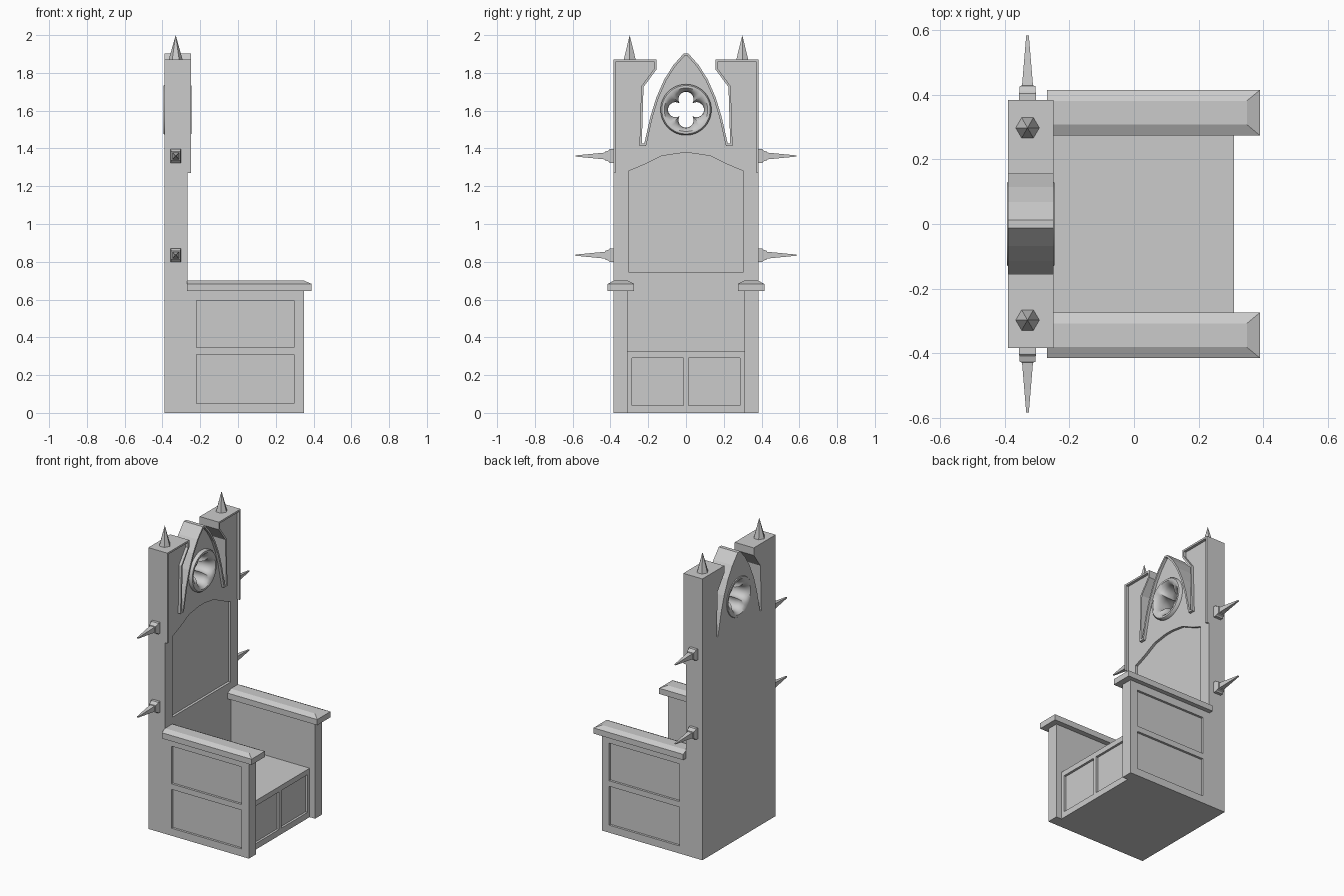
import bpy, bmesh, math
from mathutils import Vector

if "Cube" in bpy.data.objects:
    bpy.data.objects.remove(bpy.data.objects["Cube"])


def loft(name, rings, cyclic=False):
    """Skin a series of equal-length closed rings; cap the ends unless cyclic."""
    bm = bmesh.new()
    vs = [[bm.verts.new(p) for p in r] for r in rings]
    n = len(vs[0])
    pairs = list(zip(vs, vs[1:])) + ([(vs[-1], vs[0])] if cyclic else [])
    for a, b in pairs:
        for i in range(n):
            j = (i + 1) % n
            bm.faces.new((a[i], a[j], b[j], b[i]))
    if not cyclic:
        bm.faces.new(vs[0][::-1])
        bm.faces.new(vs[-1])
    bmesh.ops.recalc_face_normals(bm, faces=bm.faces)
    me = bpy.data.meshes.new(name)
    bm.to_mesh(me)
    bm.free()
    ob = bpy.data.objects.new(name, me)
    bpy.context.collection.objects.link(ob)
    return ob


def prism(name, profile, x0, x1):
    """Extrude a (y, z) profile along x."""
    return loft(name, [[(x, y, z) for y, z in profile] for x in (x0, x1)])


def box(name, x0, x1, y0, y1, z0, z1):
    return prism(name, [(y0, z0), (y1, z0), (y1, z1), (y0, z1)], x0, x1)


def cut(ob, cutters):
    bpy.context.view_layer.objects.active = ob
    for c in cutters:
        c.hide_render = True
        m = ob.modifiers.new("cut", 'BOOLEAN')
        m.operation, m.solver, m.object = 'DIFFERENCE', 'EXACT', c
        bpy.ops.object.modifier_apply(modifier=m.name)
        bpy.data.objects.remove(c)


def offset(path, d):
    """Mitred offset of an open path to its left side."""
    pts = [Vector(p) for p in path]
    nrm = []
    for a, b in zip(pts, pts[1:]):
        t = (b - a).normalized()
        nrm.append(Vector((-t.y, t.x)))
    out = []
    for i, p in enumerate(pts):
        a, b = nrm[max(i - 1, 0)], nrm[min(i, len(nrm) - 1)]
        out.append(tuple(p + (a + b) * d / (1 + a.dot(b))))
    return out


def mirrored(half):
    return half + [(-y, z) for y, z in reversed(half)]


# Back slab: two towers with a pointed arch between them
half = [(0.385, 1.27), (0.385, 1.87), (0.155, 1.87), (0.155, 1.82),
        (0.225, 1.725), (0.234, 1.425), (0.221, 1.425), (0.188, 1.57),
        (0.157, 1.67), (0.115, 1.765), (0.068, 1.84), (0.012, 1.903)]
crest = mirrored(half)
back = prism("backrest", [(-0.385, 0), (0.385, 0)] + crest, -0.39, -0.268)
panel = mirrored([(0.305, 0.745), (0.305, 1.28), (0.22, 1.315), (0.13, 1.36), (0.03, 1.375)])
rose_y, rose_z, N = 0.0, 1.605, 64
hole = [(0.12 * math.cos(2 * math.pi * i / 32), rose_z + 0.12 * math.sin(2 * math.pi * i / 32))
        for i in range(32)]
cut(back, [prism("panel_cutter", panel, -0.285, -0.2),
           prism("rosette_cutter", hole, -0.5, -0.1)])

# Raised rim following the crest outline
prism("crest_rim", crest + offset(crest, 0.012)[::-1], -0.275, -0.25)


# Rosette: round ring narrowing to a four-lobed opening
def lobes(a):
    phi = (a + math.pi / 4) % (math.pi / 2) - math.pi / 4
    d, r = 0.055, 0.04
    return d * math.cos(phi) + math.sqrt(r * r - (d * math.sin(phi)) ** 2)


def ring(x, mix, rad):
    pts = []
    for i in range(N):
        a = 2 * math.pi * i / N
        r = rad * (1 - mix) + lobes(a) * mix
        pts.append((x, r * math.cos(a), rose_z + r * math.sin(a)))
    return pts


rose = loft("rosette", [ring(*s) for s in (
    (-0.385, 0, 0.135), (-0.255, 0, 0.135), (-0.246, 0, 0.128), (-0.246, 0, 0.115),
    (-0.258, 0.35, 0.108), (-0.28, 0.8, 0.105), (-0.305, 1, 0.1), (-0.335, 1, 0.1),
    (-0.36, 0.8, 0.105), (-0.382, 0.35, 0.108), (-0.394, 0, 0.115), (-0.394, 0, 0.128))],
    cyclic=True)
bpy.ops.object.select_all(action='DESELECT')
rose.select_set(True)
bpy.context.view_layer.objects.active = rose
bpy.ops.object.shade_smooth_by_angle(angle=math.radians(40))

# Seat block with two recessed front panels
seat = box("seat", -0.27, 0.31, -0.31, 0.31, 0, 0.325)
cut(seat, [box("seat_cutter", 0.295, 0.4, y, y + 0.275, 0.04, 0.29) for y in (-0.287, 0.012)])

for s, side in ((1, "left"), (-1, "right")):
    # Arm wall with two recessed outer panels
    y0, y1 = sorted((s * 0.31, s * 0.385))
    arm = box(side + "_arm", -0.27, 0.35, y0, y1, 0, 0.65)
    c0, c1 = sorted((s * 0.37, s * 0.5))
    cut(arm, [box("arm_cutter", -0.22, 0.297, c0, c1, z0, z1)
              for z0, z1 in ((0.05, 0.308), (0.345, 0.595))])

    # Armrest with chamfered top
    loft(side + "_armrest", [
        [(-0.27, s * ya, z), (xf, s * ya, z), (xf, s * yb, z), (-0.27, s * yb, z)]
        for z, xf, ya, yb in ((0.645, 0.39, 0.275, 0.415), (0.683, 0.39, 0.275, 0.415),
                              (0.70, 0.35, 0.308, 0.382))])

    # Side spikes on stepped square bases
    for zc, level in ((0.835, "lower"), (1.36, "upper")):
        loft(f"{side}_{level}_spike", [
            [(-0.33 + i * hx, s * y, zc + j * hz) for i, j in ((-1, -1), (1, -1), (1, 1), (-1, 1))]
            for y, hx, hz in ((0.38, 0.027, 0.036), (0.404, 0.027, 0.036), (0.41, 0.025, 0.029),
                              (0.428, 0.024, 0.023), (0.429, 0.017, 0.018),
                              (0.585, 0.004, 0.003))])

    # Six-sided finial on each tower
    bpy.ops.mesh.primitive_cone_add(vertices=6, radius1=0.038, radius2=0, depth=0.135,
                                    location=(-0.33, s * 0.298, 1.9325),
                                    rotation=(0, 0, math.pi / 2))
    bpy.context.object.name = side + "_finial"
